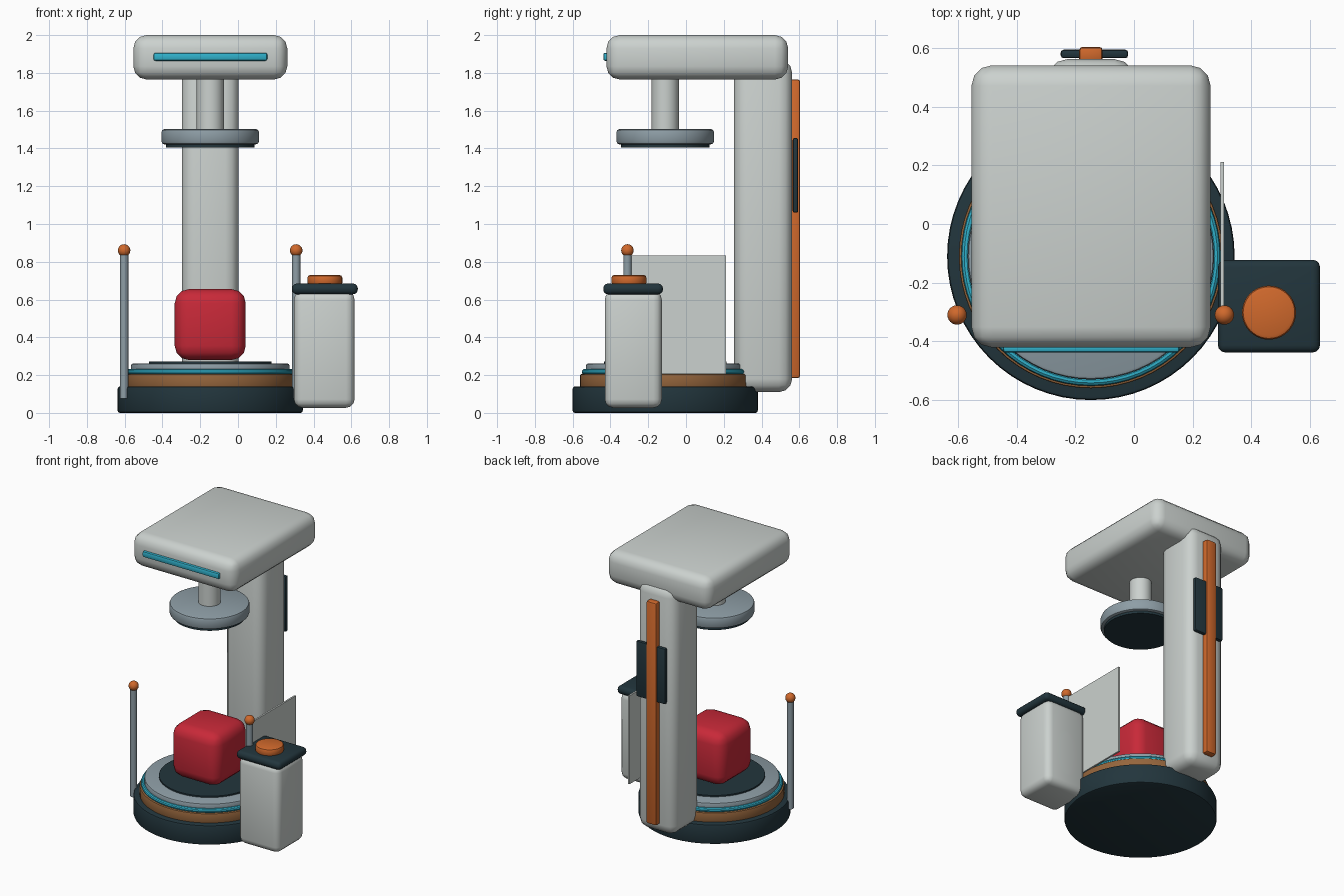
import bpy
import math

if "Cube" in bpy.data.objects:
    bpy.data.objects.remove(bpy.data.objects["Cube"])


def material(name, rgb):
    m = bpy.data.materials.new(name)
    m.diffuse_color = (*rgb, 1)
    m.use_nodes = True
    m.node_tree.nodes["Principled BSDF"].inputs["Base Color"].default_value = m.diffuse_color
    return m


SHELL = material("pale grey", (0.60, 0.64, 0.62))
DARK = material("dark slate", (0.016, 0.036, 0.046))
STEEL = material("blue grey", (0.27, 0.34, 0.38))
ORANGE = material("orange", (0.63, 0.14, 0.025))
TEAL = material("cyan", (0.03, 0.44, 0.60))
BROWN = material("bronze", (0.30, 0.13, 0.045))
RED = material("red", (0.58, 0.022, 0.04))

CX, CY = -0.147, -0.11  # turntable axis


def finish(name, mat, bevel=0.0, segments=3):
    ob = bpy.context.object
    ob.name = name
    ob.data.materials.append(mat)
    if bevel:
        mod = ob.modifiers.new("bevel", 'BEVEL')
        mod.width = bevel
        mod.segments = segments
        mod.limit_method = 'ANGLE'
        mod.angle_limit = math.radians(40)
        bpy.ops.object.modifier_apply(modifier=mod.name)
    bpy.ops.object.shade_smooth_by_angle(angle=math.radians(35))
    return ob


def box(name, mat, x, y, z, bevel=0.0, segments=3):
    """Rounded box from (min, max) ranges."""
    rng = (x, y, z)
    bpy.ops.mesh.primitive_cube_add(size=1, location=[(a + b) / 2 for a, b in rng])
    bpy.context.object.scale = [b - a for a, b in rng]
    bpy.ops.object.transform_apply(location=False, rotation=False, scale=True)
    return finish(name, mat, bevel, segments)


def disc(name, mat, r, z0, z1, x=CX, y=CY, bevel=0.0, verts=64):
    bpy.ops.mesh.primitive_cylinder_add(vertices=verts, radius=r, depth=z1 - z0,
                                        location=(x, y, (z0 + z1) / 2))
    return finish(name, mat, bevel, 2)


# Turntable
disc("base", DARK, 0.49, 0.0, 0.14, bevel=0.012)
disc("base_ring", BROWN, 0.45, 0.13, 0.205, bevel=0.006)
bpy.ops.mesh.primitive_torus_add(location=(CX, CY, 0.217), major_radius=0.427,
                                 minor_radius=0.015, major_segments=64, minor_segments=10)
finish("light_ring", TEAL)
disc("turntable", STEEL, 0.42, 0.20, 0.262, bevel=0.012)
disc("turntable_mat", DARK, 0.325, 0.255, 0.272)

# Work piece
box("work_block", RED, (CX - 0.188, CX + 0.188), (CY - 0.188, CY + 0.188),
    (0.28, 0.655), 0.075)

# Column with rear rail and carriage
box("column", SHELL, (-0.297, 0.003), (0.255, 0.562), (0.11, 1.87), 0.07)
box("rear_rail", ORANGE, (-0.187, -0.107), (0.55, 0.604), (0.185, 1.765), 0.012, 2)
box("rail_carriage", DARK, (-0.25, -0.02), (0.565, 0.594), (1.06, 1.455), 0.01, 2)

# Overhead arm with light strip
box("head", SHELL, (-0.554, 0.261), (-0.421, 0.541), (1.765, 2.0), 0.07)
box("head_light", TEAL, (-0.447, 0.155), (-0.438, -0.41), (1.864, 1.906), 0.01, 2)

# Press
disc("press_shaft", SHELL, 0.072, 1.48, 1.80, verts=32)
disc("press_plate", STEEL, 0.258, 1.422, 1.502, bevel=0.015)
disc("press_pad", DARK, 0.235, 1.405, 1.43)

# Guard posts, one on each side
for side, x in (("left", -0.603), ("right", 0.308)):
    disc(side + "_post", STEEL, 0.022, 0.077, 0.85, x, -0.31, verts=20)
    bpy.ops.mesh.primitive_uv_sphere_add(segments=24, ring_count=14, radius=0.033,
                                         location=(x, -0.31, 0.86))
    finish(side + "_post_knob", ORANGE)

# Guard panel
box("guard_panel", SHELL, (0.295, 0.307), (-0.30, 0.212), (0.205, 0.833))

# Control pedestal
box("pedestal", SHELL, (0.296, 0.617), (-0.43, -0.128), (0.027, 0.645), 0.045)
box("pedestal_lid", DARK, (0.286, 0.634), (-0.438, -0.122), (0.628, 0.685), 0.025)
disc("push_button", ORANGE, 0.092, 0.675, 0.73, 0.46, -0.302, bevel=0.014, verts=40)
